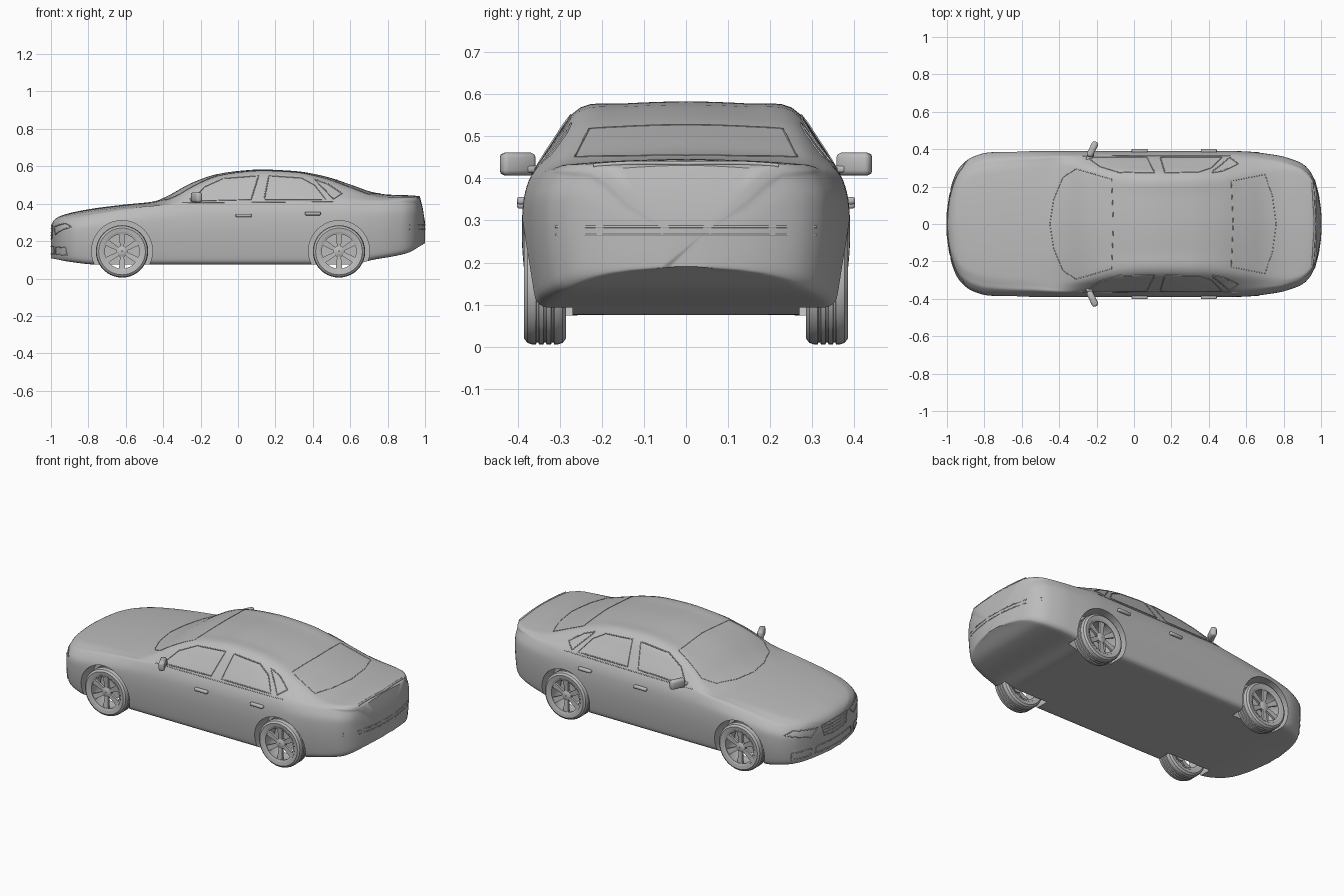
import bpy, bmesh, math
from mathutils import Vector, Matrix
from mathutils.bvhtree import BVHTree

cube = bpy.data.objects.get("Cube")
if cube:
    bpy.data.objects.remove(cube, do_unlink=True)

grey = bpy.data.materials.new("body_grey")
grey.use_nodes = True
GREY = (0.5, 0.5, 0.5, 1)
grey.diffuse_color = GREY
grey.node_tree.nodes["Principled BSDF"].inputs["Base Color"].default_value = GREY


def select(ob):
    bpy.ops.object.select_all(action='DESELECT')
    ob.select_set(True)
    bpy.context.view_layer.objects.active = ob


def finish(name, bm, angle=35):
    """Turn a bmesh into a smooth shaded object."""
    bmesh.ops.recalc_face_normals(bm, faces=bm.faces)
    mesh = bpy.data.meshes.new(name)
    bm.to_mesh(mesh)
    bm.free()
    mesh.materials.append(grey)
    ob = bpy.data.objects.new(name, mesh)
    bpy.context.collection.objects.link(ob)
    select(ob)
    bpy.ops.object.shade_smooth_by_angle(angle=math.radians(angle))
    return ob


def smooth(keys):
    """Monotone cubic through (x, value) pairs."""
    xs, vs = zip(*keys)
    d = [(vs[i + 1] - vs[i]) / (xs[i + 1] - xs[i]) for i in range(len(xs) - 1)]
    m = [d[0]] + [2 * a * b / (a + b) if a * b > 0 else 0 for a, b in zip(d, d[1:])] + [d[-1]]

    def f(x):
        x = min(max(x, xs[0]), xs[-1])
        i = max(j for j in range(len(d)) if xs[j] <= x)
        h = xs[i + 1] - xs[i]
        t = (x - xs[i]) / h
        return ((1 + 2 * t) * (1 - t) ** 2 * vs[i] + t * t * (3 - 2 * t) * vs[i + 1]
                + h * t * (1 - t) * ((1 - t) * m[i] - t * m[i + 1]))
    return f


# Body lines along the length
top = smooth([(-1, .28), (-.985, .312), (-.94, .338), (-.8, .37), (-.6, .396), (-.45, .412),
              (-.38, .44), (-.25, .51), (-.12, .556), (0, .575), (.12, .583), (.3, .575),
              (.45, .55), (.6, .503), (.72, .462), (.8, .449), (.95, .443), (.975, .43), (1, .3)])
belt = smooth([(-1, .25), (-.95, .295), (-.8, .335), (-.45, .385), (-.2, .4), (.6, .41),
               (.8, .412), (.96, .4), (1, .28)])
bottom = smooth([(-1, .11), (-.9, .09), (-.75, .075), (.6, .075), (.72, .1), (.9, .135), (1, .19)])
width = smooth([(-1, .05), (-.99, .13), (-.965, .235), (-.93, .305), (-.87, .355), (-.78, .382),
                (-.6, .39), (.55, .39), (.75, .37), (.88, .333), (.94, .285), (.98, .19), (1, .06)])
belt_in = smooth([(-1, .9), (-.6, .91), (-.3, .94), (.5, .94), (.75, .92), (1, .92)])
roof_in = smooth([(-1, .7), (-.5, .76), (-.38, .79), (-.25, .745), (-.1, .67), (.1, .645),
                  (.4, .65), (.6, .69), (.75, .77), (.9, .85), (1, .85)])
crown = smooth([(-1, .012), (-.5, .014), (-.35, .03), (-.1, .018), (.3, .014), (.6, .02), (1, .01)])


def half_section(x):
    """Half outline from floor centre to roof centre."""
    w, b, s, t, c = width(x), bottom(x), belt(x), top(x), crown(x)
    wr = w * roof_in(x)
    ctrl = [(0, b), (w * .45, b), (w * .88, b), (w * .95, b + .02)]
    ctrl += [(w * k, b + (s - b) * f) for k, f in ((.985, .33), (1, .6), (.988, .83))]
    ctrl += [(w * belt_in(x), s), ((w * belt_in(x) + wr) / 2 + .008, (s + t - c) / 2),
             (wr, t - c), (wr * .6, t - c * .35), (0, t)]
    pts = [Vector(p) for p in ctrl]
    out = []
    for i in range(len(pts) - 1):
        p, q = pts[i], pts[i + 1]
        a = pts[i - 1] if i else Vector((-pts[1].x, pts[1].y))
        e = pts[i + 2] if i + 2 < len(pts) else Vector((-p.x, p.y))
        # tangents limited by the shorter neighbour avoid overshoot
        m0 = (q - a).normalized() * min((q - p).length, (p - a).length)
        m1 = (e - p).normalized() * min((q - p).length, (e - q).length)
        for k in range(4):
            u = k / 4
            out.append((1 + 2 * u) * (1 - u) ** 2 * p + u * u * (3 - 2 * u) * q
                       + u * (1 - u) * ((1 - u) * m0 - u * m1))
    return out + [pts[-1]]


# Body shell
bm = bmesh.new()
rings = []
N = 96
for i in range(N + 1):
    u = 2 * i / N - 1
    x = 0.6 * u + 0.4 * math.sin(u * math.pi / 2) if abs(u) < 1 else u
    half = half_section(x)
    outline = half + [Vector((-p.x, p.y)) for p in half[-2:0:-1]]
    rings.append([bm.verts.new((x, p.x, p.y)) for p in outline])
for r, s in zip(rings, rings[1:]):
    for j in range(len(r)):
        k = (j + 1) % len(r)
        bm.faces.new((r[j], r[k], s[k], s[j]))
for r in (rings[0], rings[-1]):
    bm.faces.new(r)
surface = BVHTree.FromBMesh(bm)
body = finish("body", bm, 40)

# Wheel arches cut from the body
WHEELS = [(x, s) for x in (-.62, .54) for s in (-1, 1)]
for x, s in WHEELS:
    bm = bmesh.new()
    bmesh.ops.create_cone(bm, cap_ends=True, segments=48, radius1=.163, radius2=.163, depth=.24,
                          matrix=Matrix.Translation((x, s * .39, .147)) @ Matrix.Rotation(math.pi / 2, 4, 'X'))
    cutter = finish("arch_cutter", bm)
    cutter.hide_render = True
    mod = body.modifiers.new("arch", 'BOOLEAN')
    mod.object, mod.operation, mod.solver = cutter, 'DIFFERENCE', 'EXACT'
    select(body)
    bpy.ops.object.modifier_apply(modifier=mod.name)
    bpy.data.objects.remove(cutter, do_unlink=True)
select(body)
bpy.ops.object.shade_smooth_by_angle(angle=math.radians(35))


def trim(name, points, origin, direction, closed=False, radius=.003):
    """Thin strip laid on the body; points are projected along a direction."""
    pts = [Vector(p) for p in points]
    ends = pts[1:] + ([pts[0]] if closed else [])
    path = [p.lerp(q, k / 8) for p, q in zip(pts, ends) for k in range(8)]
    if not closed:
        path.append(pts[-1])
    hits = [surface.ray_cast(p + Vector(origin), Vector(direction))[0] for p in path]
    hits = [h for h in hits if h]
    curve = bpy.data.curves.new(name, 'CURVE')
    curve.dimensions, curve.bevel_depth, curve.bevel_resolution = '3D', radius, 1
    spline = curve.splines.new('POLY')
    spline.points.add(len(hits) - 1)
    for point, h in zip(spline.points, hits):
        point.co = (*h, 1)
    spline.use_cyclic_u = closed
    curve.materials.append(grey)
    ob = bpy.data.objects.new(name, curve)
    bpy.context.collection.objects.link(ob)
    select(ob)
    bpy.ops.object.convert(target='MESH')


# Side window frames
WINDOWS = {
    "front_window": [(-.25, .415), (-.18, .49), (-.08, .535), (.11, .55), (.07, .423)],
    "rear_window": [(.14, .423), (.165, .55), (.34, .538), (.41, .5), (.47, .423)],
    "quarter_window": [(.41, .53), (.48, .505), (.555, .455), (.51, .425)],
}
for s, side in ((-1, "right"), (1, "left")):
    for name, pts in WINDOWS.items():
        trim(f"{side}_{name}_frame", [(x, 0, z) for x, z in pts], (0, s, 0), (0, -s, 0), True)
    trim(f"{side}_belt_trim", [(-.3, 0, .405), (.56, 0, .412)], (0, s, 0), (0, -s, 0), radius=.002)

# Windscreen and rear glass frames
DOWN = ((0, 0, 2), (0, 0, -1))


def mirrored(pts):
    return pts + [(x, -y, z) for x, y, z in reversed(pts) if y]


trim("windscreen_frame", mirrored([(-.11, 0, 0), (-.12, .24, 0), (-.31, .295, 0), (-.38, .25, 0),
                                   (-.43, .13, 0), (-.45, 0, 0)]), *DOWN, closed=True, radius=.002)
trim("rear_glass_frame", mirrored([(.53, 0, 0), (.52, .23, 0), (.7, .265, 0), (.74, .15, 0),
                                   (.76, 0, 0)]), *DOWN, closed=True, radius=.002)

# Tail seams, boot lip and nose openings
BACK, FRONT = ((2, 0, 0), (-1, 0, 0)), ((-2, 0, 0), (1, 0, 0))
for z in (.265, .285):
    trim("rear_bumper_seam", [(0, -.31, z), (0, .31, z)], *BACK)
trim("boot_lip", [(.955, -.22, 0), (.968, 0, 0), (.955, .22, 0)], *DOWN, radius=.006)
trim("grille_frame", mirrored([(0, 0, .285), (0, .12, .28), (0, .1, .215), (0, 0, .21)]), *FRONT, closed=True)
trim("lower_intake_frame", mirrored([(0, 0, .17), (0, .16, .17), (0, .17, .13), (0, 0, .13)]), *FRONT, closed=True)
for z in (.23, .248, .266):
    trim("grille_bar", [(0, -.1, z), (0, .1, z)], *FRONT, radius=.002)
for s in (-1, 1):
    trim("fog_intake_frame", [(0, s * y, z) for y, z in ((.2, .17), (.31, .165), (.31, .125), (.2, .13))],
         *FRONT, closed=True)
    trim("headlamp_frame", [(0, s * y, z) for y, z in ((.15, .275), (.3, .295), (.34, .275), (.2, .235))],
         *FRONT, closed=True)


def rounded_box(name, size, matrix, bevel):
    bm = bmesh.new()
    bmesh.ops.create_cube(bm, size=1, matrix=Matrix.Diagonal((*size, 1)))
    bmesh.ops.bevel(bm, geom=bm.edges[:], offset=bevel, segments=2, affect='EDGES', profile=.5)
    bm.transform(matrix)
    finish(name, bm, 50)


# Door handles and mirrors
for s, side in ((-1, "right"), (1, "left")):
    for x, z in ((.03, .337), (.4, .347)):
        rounded_box(f"{side}_door_handle", (.085, .022, .018), Matrix.Translation((x, s * .391, z)), .006)
    turn = Matrix.Rotation(-s * .45, 4, 'Z')
    rounded_box(f"{side}_mirror", (.035, .088, .054), Matrix.Translation((-.222, s * .4, .434)) @ turn, .012)
    rounded_box(f"{side}_mirror_stalk", (.03, .06, .016), Matrix.Translation((-.238, s * .355, .422)) @ turn, .005)


def lathe(bm, profile, steps=40):
    """Spin a closed (radius, y) profile around the axle."""
    loops = [[bm.verts.new((r * math.cos(a), y, r * math.sin(a))) for r, y in profile]
             for a in (2 * math.pi * i / steps for i in range(steps))]
    for i, loop in enumerate(loops):
        nxt = loops[(i + 1) % steps]
        for j in range(len(profile)):
            k = (j + 1) % len(profile)
            bm.faces.new((loop[j], loop[k], nxt[k], nxt[j]))


TYRE = [(.1, -.046), (.125, -.05), (.136, -.042), (.14, -.03)]
for g in (-.018, 0, .018):
    TYRE += [(.14, g - .004), (.135, g - .002), (.135, g + .002), (.14, g + .004)]
TYRE += [(r, -y) for r, y in reversed(TYRE[:4])]
RIM = [(.092, -.044), (.104, -.048), (.104, .048), (.092, .044), (.096, .02), (.096, -.02)]

# Wheels with six open spokes
for x, s in WHEELS:
    tag = ("front" if x < 0 else "rear") + ("_left" if s > 0 else "_right")
    place = Matrix.Translation((x, s * .335, .145)) @ Matrix.Diagonal((1, s, 1, 1))
    for part, profile in (("tyre", TYRE), ("rim", RIM)):
        bm = bmesh.new()
        lathe(bm, profile)
        bm.transform(place)
        finish(f"{tag}_{part}", bm)
    bm = bmesh.new()
    lathe(bm, [(.002, .01), (.028, .01), (.03, .032), (.02, .038), (.002, .038)], 24)
    for i in range(6):
        spoke = bmesh.ops.create_cube(bm, size=1)["verts"]
        for v in spoke:
            outer = v.co.x > 0
            v.co = ((.098 if outer else .02), v.co.y * .014 + (.034 if outer else .026),
                    v.co.z * (.034 if outer else .02))
        bmesh.ops.rotate(bm, verts=spoke, matrix=Matrix.Rotation(i * math.pi / 3 + math.pi / 6, 3, 'Y'))
    bm.transform(place)
    finish(f"{tag}_spokes", bm)
